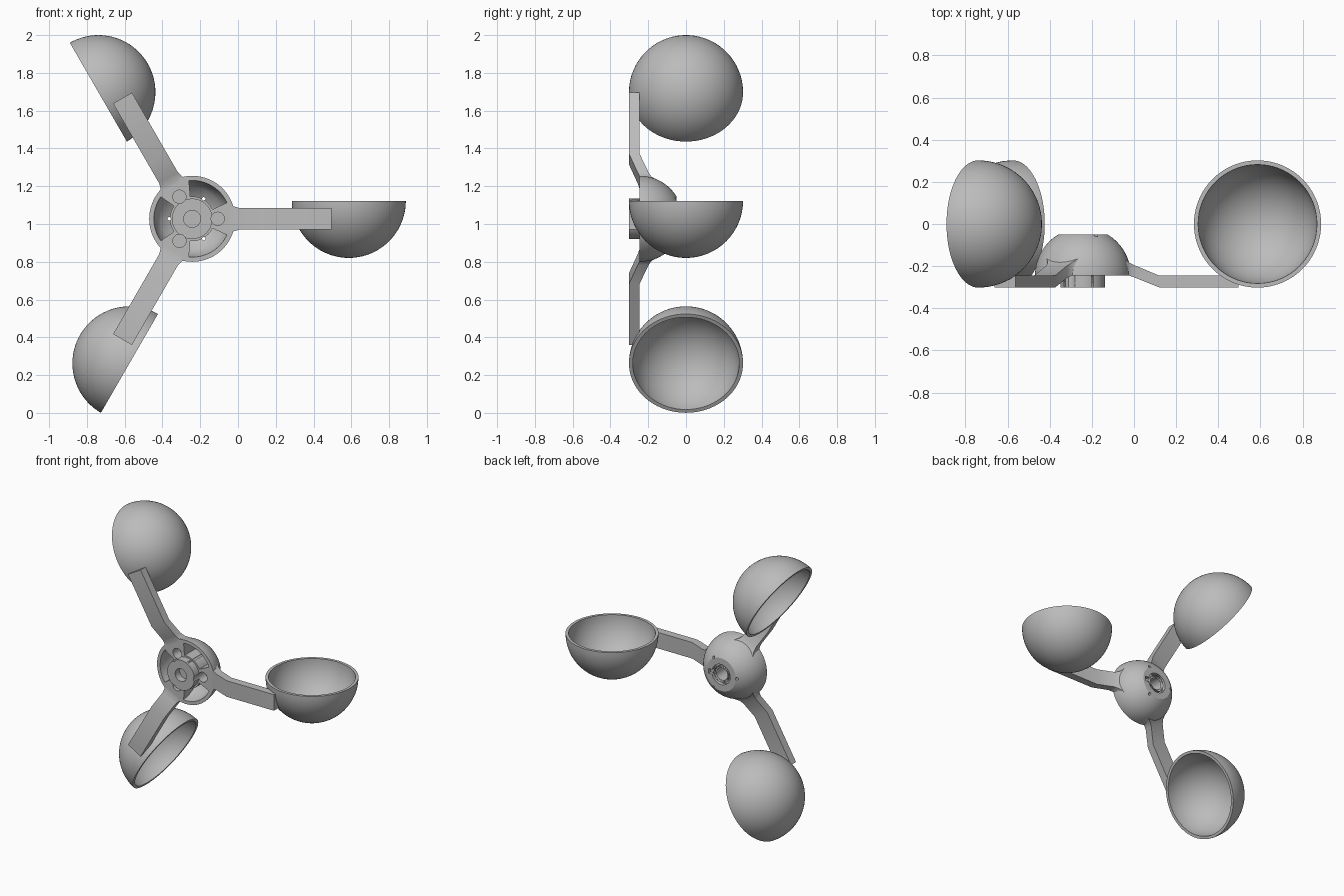
import bpy, bmesh
from math import sin, cos, pi, radians, acos, sqrt
from mathutils import Matrix, Vector

if "Cube" in bpy.data.objects:
    bpy.data.objects.remove(bpy.data.objects["Cube"])

HUB = Matrix.Translation((-0.2425, 0, 1.0275))   # hub axis runs along y
CUP_R, CUP_IN, CUP_DIST, CUP_RISE = 0.302, 0.282, 0.829, 0.095
DOME_R, FRONT, BACK = 0.2275, -0.245, -0.05

grey = bpy.data.materials.new("plain grey")
grey.use_nodes = True
tone = (0.5, 0.5, 0.5, 1)
grey.diffuse_color = tone
grey.node_tree.nodes["Principled BSDF"].inputs["Base Color"].default_value = tone


def turn(k):
    """Placement of the k-th of three spokes (halves allowed)."""
    return HUB @ Matrix.Rotation(-k * 2 * pi / 3, 4, 'Y')


def finish(name, bm, matrix):
    bmesh.ops.remove_doubles(bm, verts=bm.verts, dist=1e-5)
    bmesh.ops.transform(bm, matrix=matrix, verts=bm.verts)
    bmesh.ops.recalc_face_normals(bm, faces=bm.faces)
    mesh = bpy.data.meshes.new(name)
    bm.to_mesh(mesh)
    bm.free()
    mesh.materials.append(grey)
    ob = bpy.data.objects.new(name, mesh)
    bpy.context.collection.objects.link(ob)
    return ob


def loft(bm, rings, closed):
    """Skin rings of points; cap the ends when not closed."""
    rows = [[bm.verts.new(p) for p in ring] for ring in rings]
    n = len(rows[0])
    pairs = list(zip(rows, rows[1:])) + ([(rows[-1], rows[0])] if closed else [])
    for a, b in pairs:
        for i in range(n):
            j = (i + 1) % n
            bm.faces.new((a[i], a[j], b[j], b[i]))
    if not closed:
        bm.faces.new(rows[0])
        bm.faces.new(rows[-1])


def revolve(name, profile, matrix, steps=64, half=None):
    """Turn a closed (radius, y) outline about y, fully or over +-half degrees."""
    bm = bmesh.new()
    if half is None:
        angles = [2 * pi * i / steps for i in range(steps)]
    else:
        angles = [radians(half) * (2 * i / steps - 1) for i in range(steps + 1)]
    loft(bm, [[(r * cos(a), y, r * sin(a)) for r, y in profile] for a in angles],
         half is None)
    return finish(name, bm, matrix)


def rod(name, radius, y0, y1, matrix, steps=32):
    return revolve(name, [(0, y0), (radius, y0), (radius, y1), (0, y1)], matrix, steps)


def arc(radius, start, end, steps, centre=0.0):
    return [(radius * sin(t), centre + radius * cos(t)) for t in
            [start + (end - start) * i / steps for i in range(steps + 1)]]


def combine(base, others, operation):
    for other in others:
        mod = base.modifiers.new(operation.lower(), 'BOOLEAN')
        mod.operation, mod.solver, mod.object = operation, 'EXACT', other
    graph = bpy.context.evaluated_depsgraph_get()
    mesh = bpy.data.meshes.new_from_object(base.evaluated_get(graph))
    base.modifiers.clear()
    base.data = mesh
    for other in others:
        bpy.data.objects.remove(other)


def smooth(ob, angle=30):
    bpy.ops.object.select_all(action='DESELECT')
    ob.select_set(True)
    bpy.context.view_layer.objects.active = ob
    bpy.ops.object.shade_smooth_by_angle(angle=radians(angle))


# Domed hub with a flat back
cut_angle = acos((BACK - FRONT) / DOME_R)
hub = revolve("hub_and_arms", [(0, FRONT), (0, BACK)]
              + arc(DOME_R, cut_angle, pi / 2, 20, FRONT), HUB, 96)

# Cranked arms that flare into the hub: distance, half width, front y, back y
stations = [(0.15, 0.14, -0.243, -0.16), (0.18, 0.105, -0.243, -0.16),
            (0.2, 0.082, FRONT, -0.168), (0.22, 0.066, FRONT, -0.183),
            (0.25, 0.0575, -0.256, -0.198), (0.3625, 0.0575, -0.301, FRONT),
            (0.738, 0.0575, -0.301, FRONT)]
arms = []
for k in range(3):
    bm = bmesh.new()
    loft(bm, [[(x, f, -w), (x, f, w), (x, b, w), (x, b, -w)]
              for x, w, f, b in stations], False)
    arms.append(finish("arm", bm, turn(k)))
collar = rod("collar", 0.107, -0.301, -0.2, HUB, 64)
combine(hub, arms + [collar], 'UNION')

# Bores, pockets, screw holes and the cup hollows taken out of the arms
cutters = [rod("bore", 0.045, -0.4, 0.1, HUB, 48),
           rod("front_seat", 0.083, -0.4, -0.25, HUB, 64),
           revolve("back_groove", [(0.058, 0), (0.072, 0), (0.072, -0.075),
                                   (0.058, -0.075)], HUB),
           rod("back_seat", 0.058, -0.06, 0.1, HUB, 48)]
for k in range(3):
    opposite = turn(k + 0.5)
    cutters.append(revolve("pocket", [(0.118, -0.4), (0.203, -0.4), (0.203, FRONT),
                                      (0.192, -0.19), (0.165, -0.14), (0.118, -0.11)],
                           opposite, 24, 35))
    cutters.append(rod("pin_hole", 0.009, -0.4, 0.1,
                       opposite @ Matrix.Translation((0.122, 0, 0)), 16))
    cutters.append(rod("screw_hole", 0.035, -0.4, -0.17,
                       turn(k) @ Matrix.Translation((0.135, 0, 0))))
    cutters.append(revolve("cup_hollow", arc(CUP_IN + 0.004, 0, pi, 32),
                           turn(k) @ Matrix.Translation((CUP_DIST, 0, CUP_RISE))))
bm = bmesh.new()
loft(bm, [[(x, -0.075, -0.017), (x, -0.075, 0.017), (x, 0.1, 0.017), (x, 0.1, -0.017)]
          for x in (0.065, 0.1)], False)
cutters.append(finish("back_slot", bm, HUB))
combine(hub, cutters, 'DIFFERENCE')
smooth(hub)

# Hollow hemispherical cups, opening sideways to each arm
names = ("left_cup", "upper_right_cup", "lower_right_cup")
for k, name in enumerate(names):
    shell = arc(CUP_R, pi / 2, pi, 24) + arc(CUP_IN, pi, pi / 2, 24)
    place = (turn(k) @ Matrix.Translation((CUP_DIST, 0, CUP_RISE))
             @ Matrix.Rotation(pi / 2, 4, 'X'))
    smooth(revolve(name, shell, place, 72))
